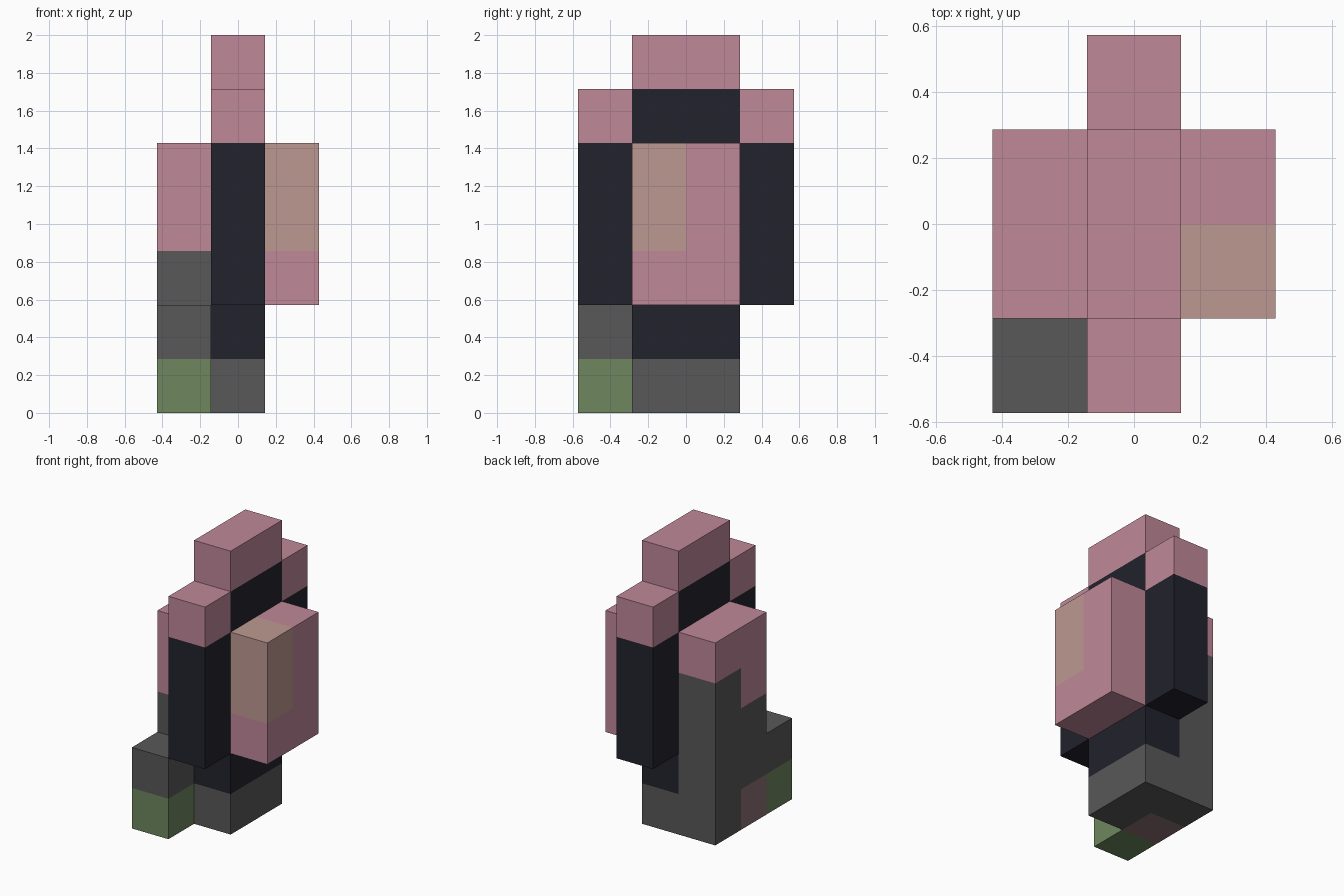
import bpy
import bmesh
from mathutils import Vector

default = bpy.data.objects.get("Cube")
if default:
    bpy.data.objects.remove(default, do_unlink=True)

UNIT = 2 / 7                      # the model is seven blocks tall
ORIGIN = Vector((1.5, 2, 0))      # grid point that sits at the world origin


def make_material(name, rgb):
    linear = [((c / 255 + 0.055) / 1.055) ** 2.4 for c in rgb]
    mat = bpy.data.materials.new(name)
    mat.use_nodes = True
    mat.diffuse_color = (*linear, 1)
    mat.node_tree.nodes["Principled BSDF"].inputs["Base Color"].default_value = (*linear, 1)
    return mat


PINK = make_material("dusty pink", (191, 136, 152))
DARK = make_material("midnight blue", (34, 34, 45))
GREY = make_material("dark grey", (88, 88, 88))
GREEN = make_material("moss green", (110, 135, 94))
TAN = make_material("rosy tan", (190, 153, 146))
BROWN = make_material("mauve brown", (138, 112, 116))


def block(name, low, high, base, *patches):
    """Box in grid units; each patch (low, high, material) repaints a region."""
    low, high = Vector(low), Vector(high)
    bm = bmesh.new()
    bmesh.ops.create_cube(bm, size=1)
    for v in bm.verts:
        v.co = (low + high) / 2 + Vector(a * b for a, b in zip(v.co, high - low))
    # Cut the box along the borders of its colour regions
    for region in patches:
        for corner in region[:2]:
            for axis in range(3):
                if low[axis] < corner[axis] < high[axis]:
                    normal = Vector((0, 0, 0))
                    normal[axis] = 1
                    point = normal * corner[axis]
                    bmesh.ops.bisect_plane(bm, geom=bm.verts[:] + bm.edges[:] + bm.faces[:],
                                           plane_co=point, plane_no=normal)
    bm.normal_update()
    mesh = bpy.data.meshes.new(name)
    for mat in [base] + [p[2] for p in patches]:
        mesh.materials.append(mat)
    # Colour each face by the region just beneath it
    for face in bm.faces:
        inside = face.calc_center_median() - face.normal * 0.1
        for index, (a, b, _) in enumerate(patches, 1):
            if all(a[i] < inside[i] < b[i] for i in range(3)):
                face.material_index = index
    for v in bm.verts:
        v.co = (v.co - ORIGIN) * UNIT
    bm.to_mesh(mesh)
    bm.free()
    obj = bpy.data.objects.new(name, mesh)
    bpy.context.collection.objects.link(obj)
    return obj


# Central body: grey foot, dark trunk, pink crown
block("core", (1, 1, 0), (2, 3, 7), DARK,
      ((1, 1, 0), (2, 3, 1), GREY),
      ((1, 1, 6), (2, 3, 7), PINK))

# Matching front and back columns with pink caps
for name, y in (("front_column", 0), ("back_column", 3)):
    block(name, (1, y, 2), (2, y + 1, 6), DARK,
          ((1, y, 5), (2, y + 1, 6), PINK))

# Raised left panel with a tan upper front corner
block("left_panel", (2, 1, 2), (3, 3, 5), PINK,
      ((2, 1, 3), (3, 2, 5), TAN))

# Tall right panel, stepped pink top and a brown patch at the base
block("right_panel", (0, 1, 0), (1, 3, 5), GREY,
      ((0, 1, 4), (1, 3, 5), PINK),
      ((0, 1, 3), (1, 2, 5), PINK),
      ((0, 1, 0), (1, 2, 1), BROWN))

# Low step in front of the right panel
block("right_step", (0, 0, 0), (1, 1, 2), GREY,
      ((0, 0, 0), (1, 1, 1), GREEN))
